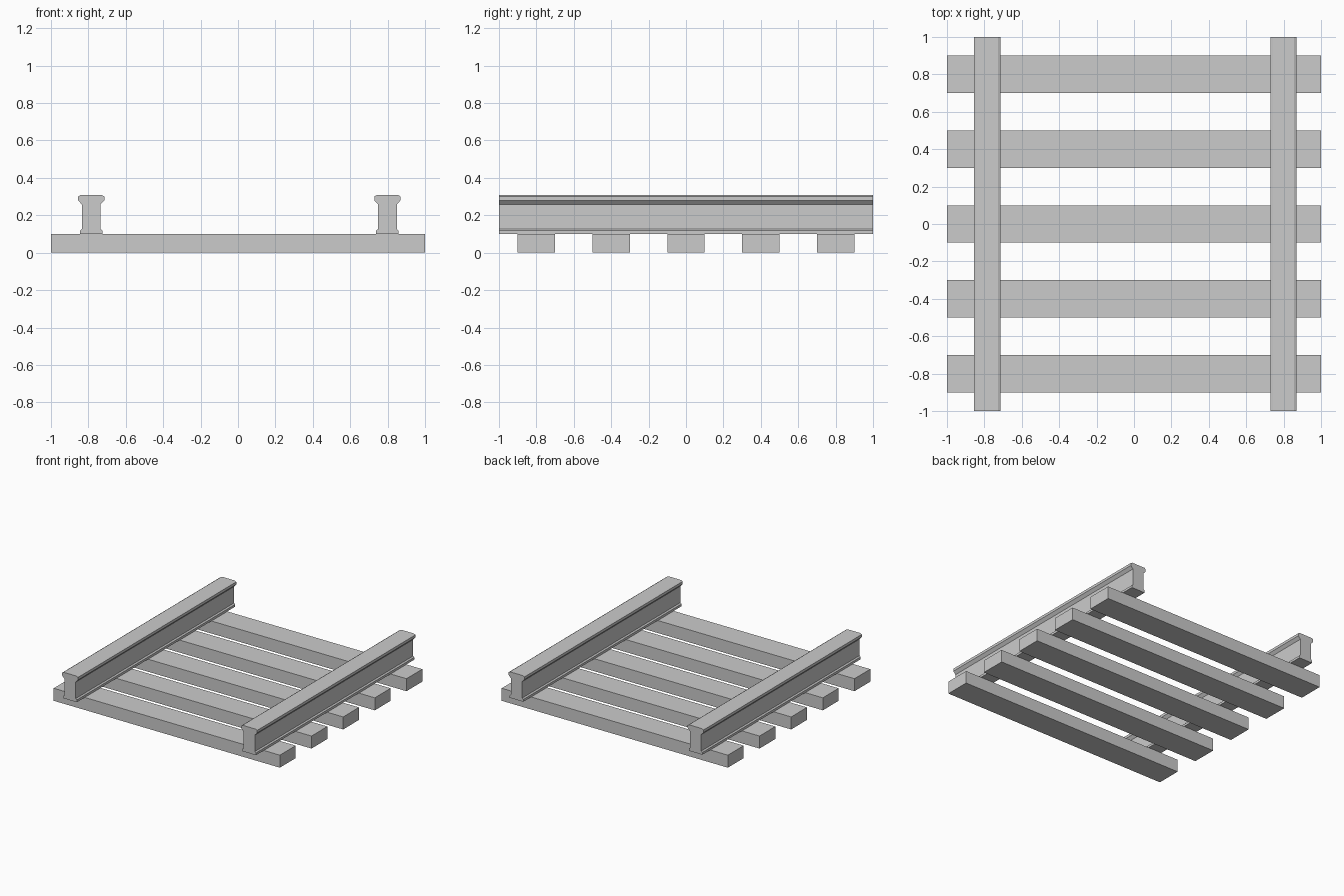
import bpy, bmesh

if "Cube" in bpy.data.objects:
    bpy.data.objects.remove(bpy.data.objects["Cube"])

def finish(name, bm):
    bmesh.ops.recalc_face_normals(bm, faces=bm.faces)
    mesh = bpy.data.meshes.new(name)
    bm.to_mesh(mesh)
    bm.free()
    ob = bpy.data.objects.new(name, mesh)
    bpy.context.collection.objects.link(ob)
    return ob

def sleeper(i, y):
    bm = bmesh.new()
    bmesh.ops.create_cube(bm, size=1)
    bmesh.ops.scale(bm, vec=(2, 0.2, 0.1), verts=bm.verts)
    bmesh.ops.translate(bm, vec=(0, y, 0.05), verts=bm.verts)
    finish(f"sleeper_{i}", bm)

# half cross-section of a rail: foot, web, flared head (offset, z)
HALF = [(0.06, 0.1), (0.06, 0.118), (0.05, 0.127), (0.05, 0.258),
        (0.07, 0.28), (0.07, 0.301), (0.057, 0.308)]

def rail(name, x):
    bm = bmesh.new()
    outline = HALF + [(-a, z) for a, z in reversed(HALF)]
    face = bm.faces.new([bm.verts.new((x + a, -1, z)) for a, z in outline])
    ext = bmesh.ops.extrude_face_region(bm, geom=[face], use_keep_orig=True)
    verts = [g for g in ext["geom"] if isinstance(g, bmesh.types.BMVert)]
    bmesh.ops.translate(bm, vec=(0, 2, 0), verts=verts)
    finish(name, bm)

# five cross ties
for i in range(5):
    sleeper(i + 1, -0.8 + 0.4 * i)

# two running rails
rail("left_rail", -0.785)
rail("right_rail", 0.799)
